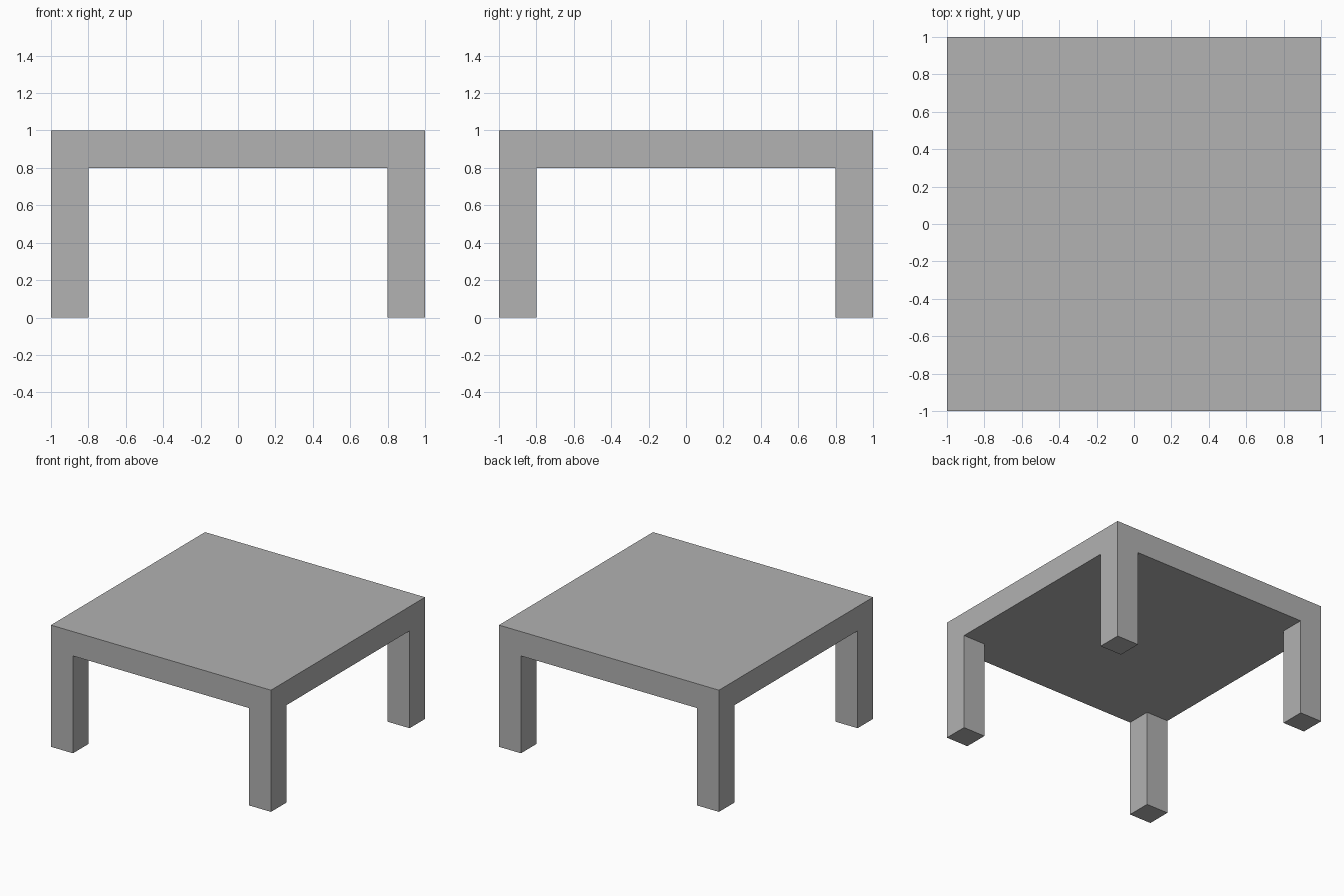
import bpy
import bmesh
import math
from mathutils import Vector

cube = bpy.data.objects.get("Cube")
if cube:
    bpy.data.objects.remove(cube, do_unlink=True)

HALF = 1.0      # half width of the square top
LEG = 0.2       # leg width
TOP = 1.0       # table height
THICK = 0.2     # top thickness

# Material
grey = bpy.data.materials.new("plain_grey")
colour = (0.445, 0.445, 0.445, 1.0)
grey.diffuse_color = colour
grey.use_nodes = True
grey.node_tree.nodes["Principled BSDF"].inputs["Base Color"].default_value = colour

# Table top slab
bm = bmesh.new()
bmesh.ops.create_cube(bm, size=1.0)
bmesh.ops.scale(bm, vec=(2 * HALF, 2 * HALF, THICK), verts=bm.verts)
bmesh.ops.translate(bm, vec=(0, 0, TOP - THICK / 2), verts=bm.verts)

# Cut the slab along the inner leg lines
inner = HALF - LEG
for axis in (Vector((1, 0, 0)), Vector((0, 1, 0))):
    for side in (-1, 1):
        bmesh.ops.bisect_plane(bm, geom=bm.verts[:] + bm.edges[:] + bm.faces[:],
                               plane_co=axis * side * inner, plane_no=axis)

# Extrude the four underside corners down into legs
bm.normal_update()
corners = []
for f in bm.faces:
    c = f.calc_center_median()
    if f.normal.z < -0.9 and abs(c.x) > inner and abs(c.y) > inner:
        corners.append(f)
result = bmesh.ops.extrude_face_region(bm, geom=corners)
for v in result["geom"]:
    if isinstance(v, bmesh.types.BMVert):
        v.co.z = 0.0

# Merge coplanar faces so each side is one clean face
bmesh.ops.dissolve_limit(bm, angle_limit=math.radians(1),
                         verts=bm.verts[:], edges=bm.edges[:])
bmesh.ops.recalc_face_normals(bm, faces=bm.faces[:])

mesh = bpy.data.meshes.new("table")
bm.to_mesh(mesh)
bm.free()
mesh.materials.append(grey)
table = bpy.data.objects.new("table", mesh)
bpy.context.collection.objects.link(table)
